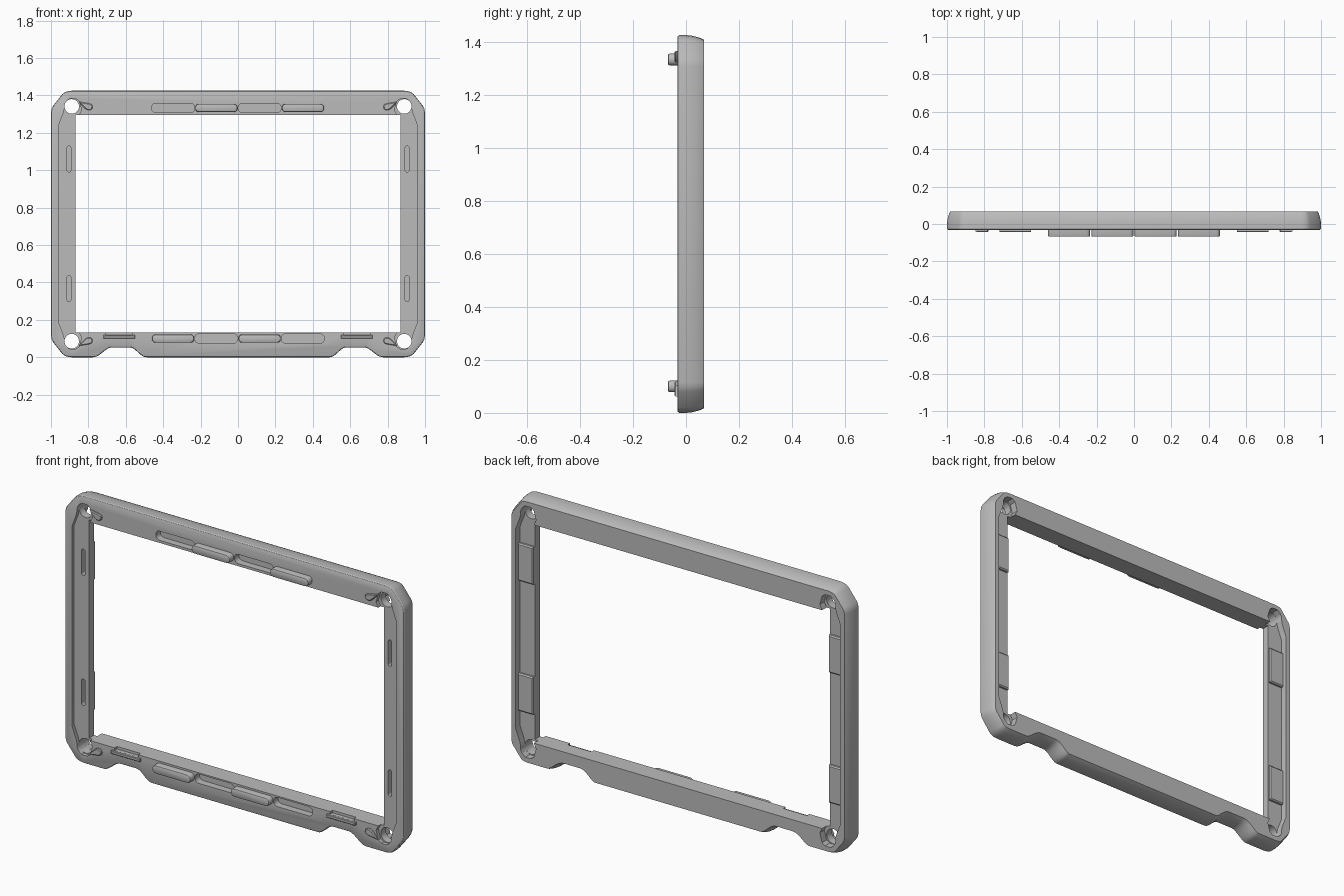
import bpy, bmesh, math

if "Cube" in bpy.data.objects:
    bpy.data.objects.remove(bpy.data.objects["Cube"])

grey = bpy.data.materials.new("plain_grey")
grey.diffuse_color = (0.5, 0.5, 0.5, 1)
grey.use_nodes = True
grey.node_tree.nodes["Principled BSDF"].inputs["Base Color"].default_value = grey.diffuse_color
MID = 0.7135          # height of the opening's centre
FRONT, BACK = -0.032, 0.068


def offset(pts, d):
    """Move a counter-clockwise outline inward by d with mitred corners."""
    out = []
    for i, (x, z) in enumerate(pts):
        (px, pz), (nx, nz) = pts[i - 1], pts[(i + 1) % len(pts)]
        a = math.atan2(z - pz, x - px)
        b = math.atan2(nz - z, nx - x)
        n1, n2 = (-math.sin(a), math.cos(a)), (-math.sin(b), math.cos(b))
        k = d / max(0.3, 1 + n1[0] * n2[0] + n1[1] * n2[1])
        out.append((x + k * (n1[0] + n2[0]), z + k * (n1[1] + n2[1])))
    return out


def loft(name, pts, rows):
    """Solid from an x-z outline and rows of (y, inward offset)."""
    area = sum(pts[i - 1][0] * p[1] - p[0] * pts[i - 1][1] for i, p in enumerate(pts))
    if area < 0:
        pts = pts[::-1]
    bm = bmesh.new()
    rings = [[bm.verts.new((x, y, z)) for x, z in offset(pts, d)] for y, d in rows]
    n = len(pts)
    for r, s in zip(rings, rings[1:]):
        for i in range(n):
            bm.faces.new((r[i], r[(i + 1) % n], s[(i + 1) % n], s[i]))
    bm.faces.new(rings[0])
    bm.faces.new(rings[-1])
    bmesh.ops.recalc_face_normals(bm, faces=bm.faces)
    me = bpy.data.meshes.new(name)
    bm.to_mesh(me)
    bm.free()
    me.materials.append(grey)
    ob = bpy.data.objects.new(name, me)
    bpy.context.collection.objects.link(ob)
    return ob


def rect(x0, x1, z0, z1):
    return [(x0, z0), (x1, z0), (x1, z1), (x0, z1)]


def rounded(x0, x1, z0, z1, r, n=5):
    pts = []
    for q, (cx, cz) in enumerate(rect(x0 + r, x1 - r, z0 + r, z1 - r)):
        for i in range(n + 1):
            a = math.pi + (q + i / n) * math.pi / 2
            pts.append((cx + r * math.cos(a), cz + r * math.sin(a)))
    return pts


def flip(pts, sx, sz):
    """Mirror a left/top outline to another corner."""
    return [(sx * x, z if sz > 0 else 2 * MID - z) for x, z in pts]


cutters, parts = [], []


def cut(pts, y0, y1):
    cutters.append(loft("cutter", pts, [(y0, 0), (y1, 0)]))


def smooth_step(x0, x1, z0, z1, n=10):
    return [(x0 + (x1 - x0) * i / n,
             z0 + (z1 - z0) * (1 - math.cos(math.pi * i / n)) / 2) for i in range(n + 1)]


# Frame outline: chamfered rounded corners and two raised notches below
corner = [(-0.89, 1.425), (-0.912, 1.422), (-0.928, 1.416), (-0.94, 1.406),
          (-0.988, 1.345), (-0.996, 1.33), (-1.0, 1.31)]
left = corner + [(x, 1.425 - z) for x, z in reversed(corner)]
left += smooth_step(-0.775, -0.672, 0, 0.053) + smooth_step(-0.58, -0.49, 0.053, 0)
outline = left + [(-x, z) for x, z in reversed(left)]
frame = loft("frame", outline, [(FRONT, 0.007), (-0.03, 0.003), (-0.025, 0), (0.0, 0.0),
                                (0.02, 0.002), (0.038, 0.006), (0.054, 0.011), (BACK, 0.018)])

# Main opening
cut(rect(-0.87, 0.87, 0.132, 1.295), -0.2, 0.2)

# Side channels, front and back, leaving a thin web
half = [(-0.855, 1.285), (-0.836, 1.322), (-0.85, 1.37), (-0.868, 1.383),
        (-0.9, 1.383), (-0.92, 1.366), (-0.932, 1.31), (-0.957, 1.245)]
channel = half + flip(half, 1, -1)[::-1]
for sx in (-1, 1):
    pts = flip(channel, -sx, 1)
    cut(pts, -0.2, -0.012)
    cut(pts, 0.03, 0.2)

    for sz in (-1, 1):
        # Corner screw holes
        hole = [(-0.889 + 0.039 * math.cos(i * math.pi / 16),
                 1.341 + 0.039 * math.sin(i * math.pi / 16)) for i in range(32)]
        cut(flip(hole, sx, sz), -0.2, 0.2)
        # Narrow slots in the webs, with thicker pads behind
        cut(flip(rounded(-0.914, -0.894, 0.99, 1.13, 0.0095), sx, sz), -0.2, 0.024)
        parts.append(loft("slot_pad", flip(rect(-0.96, -0.8705, 0.96, 1.16), sx, sz),
                          [(0.02, 0), (0.04, 0), (0.046, 0.006)]))
        # Small teardrop locating lugs beside the holes
        lug = [(-0.848, 1.366), (-0.84, 1.352), (-0.818, 1.33), (-0.805, 1.322),
               (-0.788, 1.322), (-0.779, 1.33), (-0.777, 1.342), (-0.782, 1.352),
               (-0.795, 1.357)]
        parts.append(loft("corner_lug", flip(lug, sx, sz),
                          [(-0.025, 0), (-0.039, 0), (-0.043, 0.004)]))

    # Lower clips: a shelf with a shallow pocket above it
    x0, x1 = sorted((sx * 0.72, sx * 0.55))
    parts.append(loft("clip_shelf", rect(x0, x1, 0.101, 0.118),
                      [(-0.02, 0), (-0.04, 0), (-0.043, 0.003)]))
    cut(rect(x0 + 0.015, x1 - 0.015, 0.1185, 0.2), -0.2, -0.012)

# Alternating tongues and sockets on the top and bottom rails
for row, zc in enumerate((0.1, 1.333)):
    for i in range(4):
        xa = -0.463 + i * 0.2315
        if (i + row) % 2 == 0:
            parts.append(loft("tongue", rounded(xa + 0.003, xa + 0.2285, zc - 0.022, zc + 0.022, 0.02),
                              [(-0.02, 0), (-0.061, 0), (-0.066, 0.002), (-0.068, 0.006)]))
        else:
            cut(rounded(xa + 0.001, xa + 0.2305, zc - 0.0245, zc + 0.0245, 0.022), -0.2, 0.006)

# Apply all the cuts to the frame
bpy.context.view_layer.objects.active = frame
for c in cutters:
    m = frame.modifiers.new("cut", 'BOOLEAN')
    m.operation, m.solver, m.object = 'DIFFERENCE', 'EXACT', c
    bpy.ops.object.modifier_apply(modifier=m.name)
    bpy.data.objects.remove(c)

# Smooth the curved walls and keep the edges crisp
bpy.ops.object.select_all(action='DESELECT')
for ob in [frame] + parts:
    ob.select_set(True)
bpy.ops.object.shade_smooth_by_angle(angle=math.radians(28))
